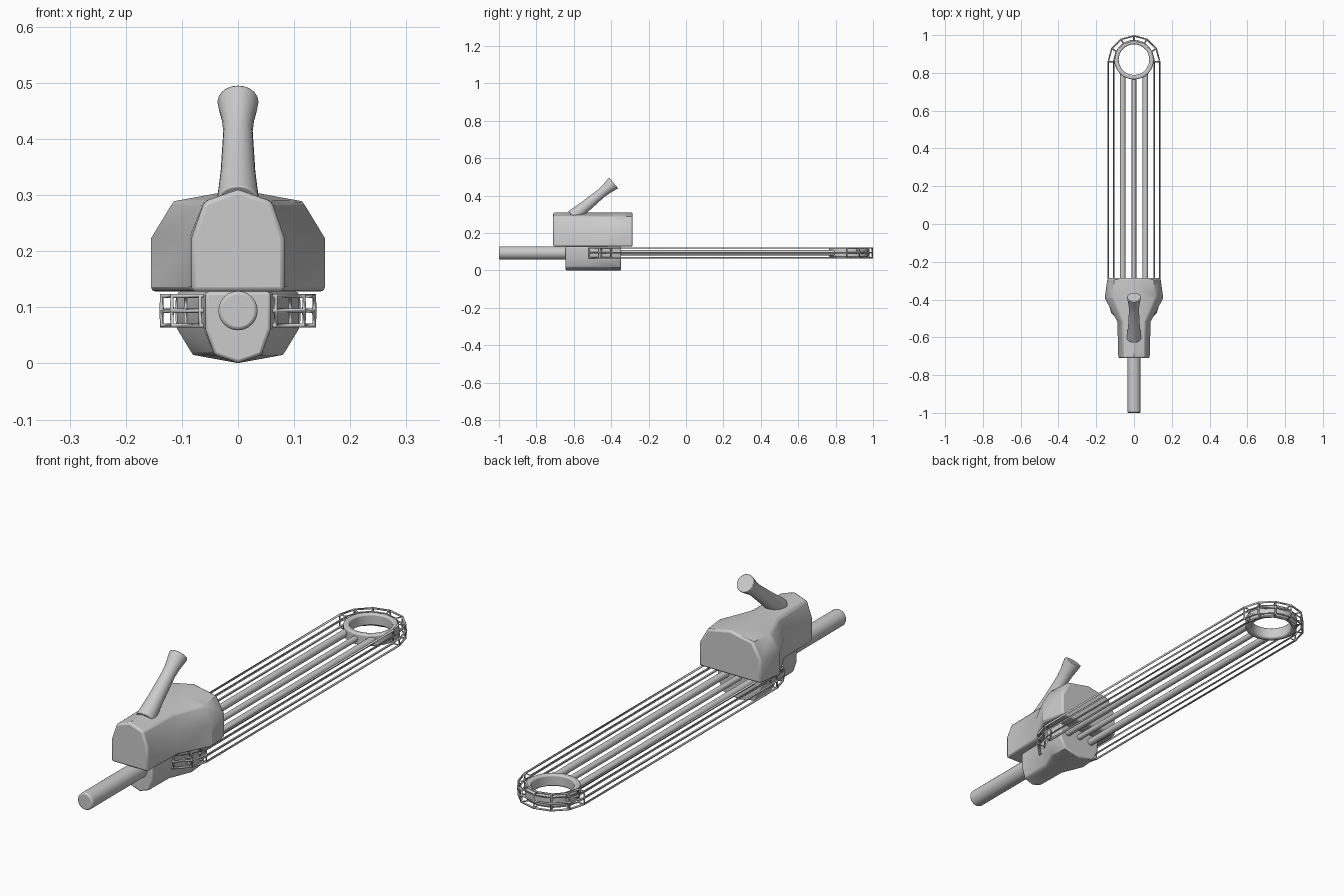
import bpy, bmesh
from math import sin, cos, pi, radians
from mathutils import Vector

if "Cube" in bpy.data.objects:
    bpy.data.objects.remove(bpy.data.objects["Cube"])


def finish(name, bm, bevel=0.0, segs=2, angle=35):
    bmesh.ops.recalc_face_normals(bm, faces=bm.faces)
    me = bpy.data.meshes.new(name)
    bm.to_mesh(me)
    bm.free()
    ob = bpy.data.objects.new(name, me)
    bpy.context.collection.objects.link(ob)
    if bevel:
        m = ob.modifiers.new("bevel", 'BEVEL')
        m.width, m.segments = bevel, segs
        m.limit_method, m.angle_limit = 'ANGLE', radians(50)
    bpy.ops.object.select_all(action='DESELECT')
    ob.select_set(True)
    bpy.context.view_layer.objects.active = ob
    bpy.ops.object.shade_smooth_by_angle(angle=radians(angle))
    return ob


def loft(rings, closed=False):
    """Skin a list of point rings; cap the ends or join them in a loop."""
    bm = bmesh.new()
    vs = [[bm.verts.new(p) for p in r] for r in rings]
    n = len(vs[0])
    for i in range(len(vs) if closed else len(vs) - 1):
        a, b = vs[i], vs[(i + 1) % len(vs)]
        for j in range(n):
            k = (j + 1) % n
            bm.faces.new((a[j], a[k], b[k], b[j]))
    if not closed:
        bm.faces.new(vs[0])
        bm.faces.new(vs[-1])
    return bm


def rod(name, start, end, radii, n=20, bevel=0.0):
    """Round bar; radii is a list of (fraction along, radius)."""
    a, b = Vector(start), Vector(end)
    d = (b - a).normalized()
    u = Vector((1, 0, 0))
    v = d.cross(u)
    rings = [[a.lerp(b, t) + (u * cos(2 * pi * k / n) + v * sin(2 * pi * k / n)) * r
              for k in range(n)] for t, r in radii]
    return finish(name, loft(rings), bevel)


# Housing: (y, half width at side, half width at shoulder), z measured from split plane
SECTIONS = [(-0.2125, 0.083, 0.060), (-0.02, 0.088, 0.063),
            (0.105, 0.155, 0.115), (0.2125, 0.140, 0.103)]


def housing(name, y0, z0, s, flip):
    rings = []
    for y, w, sh in SECTIONS:
        half = [(w, 0), (w, 0.095), (sh, 0.161), (0, 0.182)]
        prof = half + [(-x, z) for x, z in half[-2::-1]]
        rings.append([(x * s, y0 + y * s, z0 + z * s * flip) for x, z in prof])
    return finish(name, loft(rings), 0.008 * s)


housing("upper_housing", -0.4975, 0.128, 1.0, 1)
housing("lower_housing", -0.495, 0.128, 0.7, -1)

# Rear grip and angled lever
rod("rear_grip", (0, -1, 0.094), (0, -0.45, 0.094), [(0, 0.035), (1, 0.035)], 24, 0.006)
rod("angled_handle", (0, -0.605, 0.287), (0, -0.387, 0.468),
    [(0, 0.038), (0.3, 0.031), (0.7, 0.0262), (0.82, 0.029), (0.93, 0.0345), (1, 0.037)],
    20, 0.003)

# Three guide bars
for name, x, r, y in (("guide_bar_left", -0.06, 0.015, 0.80),
                      ("guide_bar_middle", 0, 0.012, 0.78),
                      ("guide_bar_right", 0.06, 0.015, 0.80)):
    rod(name, (x, -0.45, 0.094), (x, y, 0.094), [(0, r), (1, r)], 12)

# Tip ring
rings = [[(r * cos(2 * pi * i / 32), 0.87 + r * sin(2 * pi * i / 32), z)
          for r, z in ((0.081, 0.07), (0.105, 0.07), (0.105, 0.118), (0.081, 0.118))]
         for i in range(32)]
finish("tip_ring", loft(rings, True), 0.006)

# Open wire cage running around the bars
SECT = [(0.136, 0.067), (0.136, 0.094), (0.136, 0.121),
        (0.108, 0.121), (0.108, 0.094), (0.108, 0.067)]
rings = []
for cy, start in ((0.86, 0), (-0.40, pi)):
    for i in range(7):
        a = start + pi * i / 6
        rings.append([(r * cos(a), cy + r * sin(a), z) for r, z in SECT])
cage = finish("wire_cage", loft(rings, True), angle=20)
w = cage.modifiers.new("wire", 'WIREFRAME')
w.thickness = 0.008
w.offset = 0
